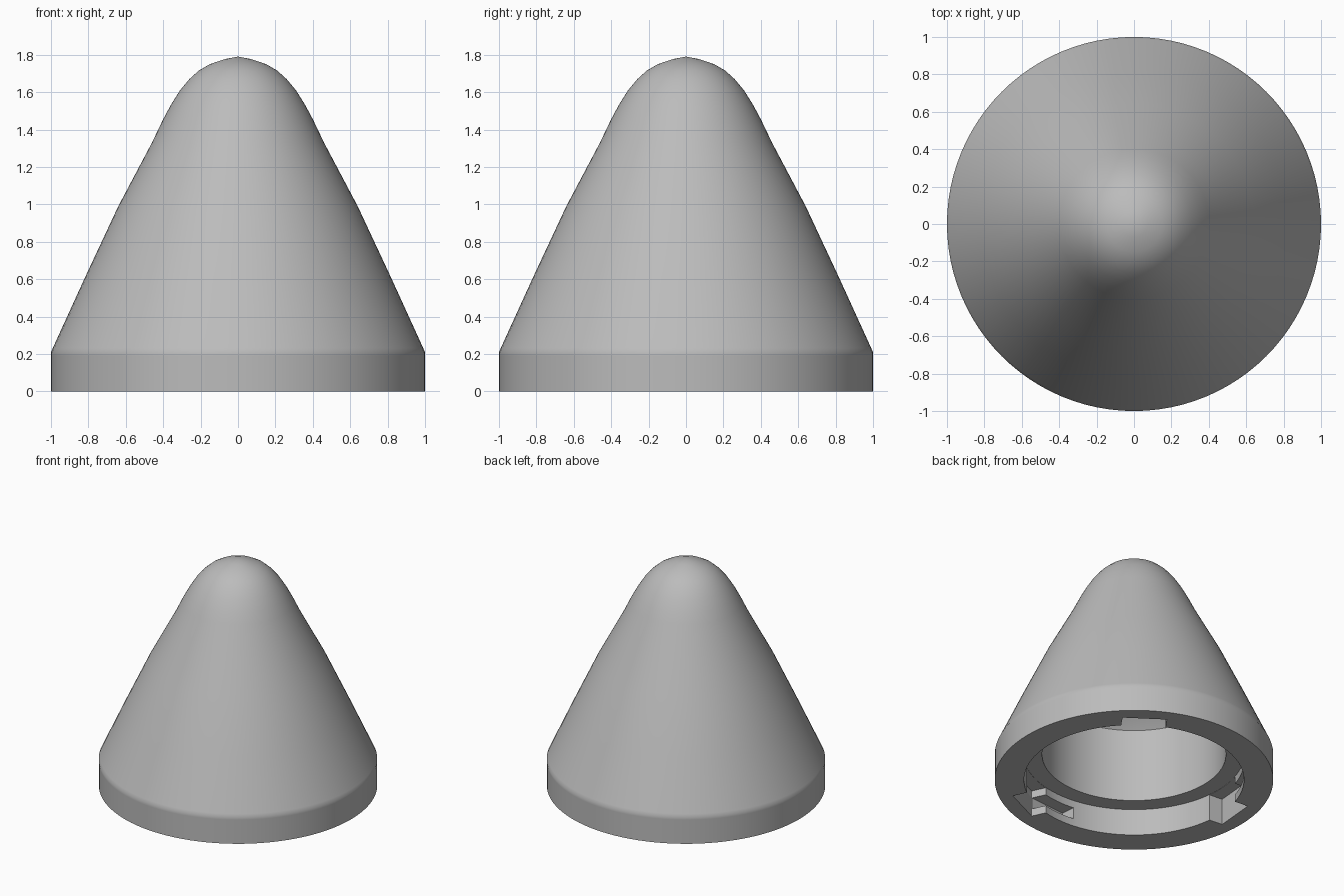
import bpy
import bmesh
import math
from mathutils import Matrix, Vector

cube = bpy.data.objects.get("Cube")
if cube:
    bpy.data.objects.remove(cube, do_unlink=True)

SIDES = 96
LEDGE = 0.21           # depth of the socket
SOCKET_R = 0.79
NOTCH_R = 0.885

grey = bpy.data.materials.new("plain grey")
grey.use_nodes = True
colour = (0.5, 0.5, 0.5, 1)
grey.diffuse_color = colour
grey.node_tree.nodes["Principled BSDF"].inputs["Base Color"].default_value = colour


def add_object(name, bm):
    bmesh.ops.recalc_face_normals(bm, faces=bm.faces)
    mesh = bpy.data.meshes.new(name)
    bm.to_mesh(mesh)
    bm.free()
    mesh.materials.append(grey)
    obj = bpy.data.objects.new(name, mesh)
    bpy.context.collection.objects.link(obj)
    return obj


def lathe(name, profile):
    bm = bmesh.new()
    verts = [bm.verts.new((r, 0, z)) for r, z in profile]
    edges = [bm.edges.new(pair) for pair in zip(verts, verts[1:])]
    bmesh.ops.spin(bm, geom=verts + edges, cent=(0, 0, 0), axis=(0, 0, 1),
                   angle=math.tau, steps=SIDES, use_duplicate=False)
    bmesh.ops.remove_doubles(bm, verts=bm.verts, dist=0.0005)
    return add_object(name, bm)


def slot_cutter(name, angle, half_width, z0, z1):
    """Box reaching outward from the socket to the notch wall."""
    bm = bmesh.new()
    inner = 0.6
    size = Vector((NOTCH_R - inner, 2 * half_width, z1 - z0))
    centre = Vector(((NOTCH_R + inner) / 2, 0, (z0 + z1) / 2))
    matrix = (Matrix.Rotation(angle, 4, "Z") @ Matrix.Translation(centre)
              @ Matrix.Diagonal(size).to_4x4())
    bmesh.ops.create_cube(bm, size=1, matrix=matrix)
    obj = add_object(name, bm)
    obj.hide_render = True
    return obj


# Rounded cone shell: outside from the tip down, then the hollow inside
outside = [(0, 1.79), (0.07, 1.777), (0.15, 1.75), (0.21, 1.715), (0.26, 1.67),
           (0.31, 1.61), (0.36, 1.53), (0.4, 1.455), (0.46, 1.33), (0.64, 0.99),
           (0.82, 0.605), (0.99, 0.232), (1, LEDGE), (1, 0.19), (1, 0)]
inside = [(SOCKET_R, 0), (SOCKET_R, LEDGE), (0.66, LEDGE), (0.66, 0.79), (0, 1.45)]
cone = lathe("cone_shell", outside + inside)

# Three twist-lock slots: an entry notch and a side channel above a lip.
# The socket's screen-clockwise order runs the other way seen from above.
cutters = []
for i in range(3):
    entry = math.radians(-65 + 120 * i)
    cutters.append(slot_cutter("entry_notch_cutter", entry, 0.16, -0.1, LEDGE - 0.002))
    cutters.append(slot_cutter("lock_channel_cutter", entry - math.radians(20),
                               0.16, 0.06, 0.15))

bpy.ops.object.select_all(action="DESELECT")
bpy.context.view_layer.objects.active = cone
cone.select_set(True)
for cutter in cutters:
    cut = cone.modifiers.new("slot", "BOOLEAN")
    cut.operation = "DIFFERENCE"
    cut.solver = "EXACT"
    cut.object = cutter
    bpy.ops.object.modifier_apply(modifier=cut.name)
    bpy.data.objects.remove(cutter, do_unlink=True)

bpy.ops.object.shade_smooth_by_angle(angle=math.radians(30))
